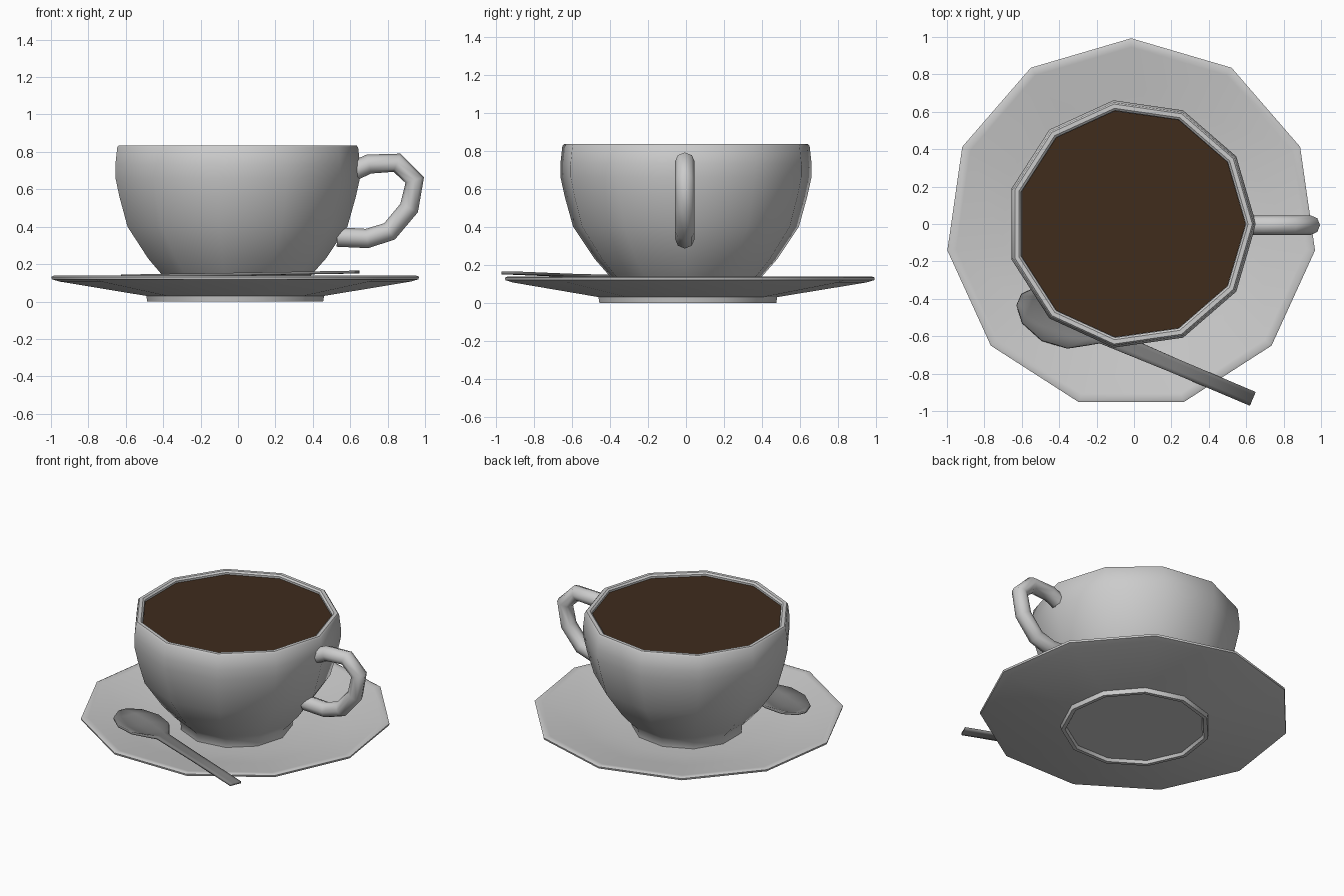
import bpy, bmesh, math
from mathutils import Vector

if "Cube" in bpy.data.objects:
    bpy.data.objects.remove(bpy.data.objects["Cube"])

SIDES = 11
CX = -0.015


def finish(bm, name, color=None, angle=40):
    bmesh.ops.recalc_face_normals(bm, faces=bm.faces)
    me = bpy.data.meshes.new(name)
    bm.to_mesh(me)
    bm.free()
    ob = bpy.data.objects.new(name, me)
    bpy.context.collection.objects.link(ob)
    if color:
        mat = bpy.data.materials.new(name + "_color")
        mat.diffuse_color = (*color, 1)
        mat.use_nodes = True
        mat.node_tree.nodes["Principled BSDF"].inputs["Base Color"].default_value = mat.diffuse_color
        me.materials.append(mat)
    smooth(ob, angle)
    return ob


def smooth(ob, angle):
    bpy.ops.object.select_all(action='DESELECT')
    ob.select_set(True)
    bpy.context.view_layer.objects.active = ob
    bpy.ops.object.shade_smooth_by_angle(angle=math.radians(angle))


def lathe(name, profile, start, color=None, angle=40):
    """Revolve an (r, z) profile into an 11-sided solid, capping both ends."""
    bm = bmesh.new()
    rings = []
    for r, z in profile:
        rings.append([bm.verts.new((CX + r * math.cos(start + math.tau * i / SIDES),
                                    r * math.sin(start + math.tau * i / SIDES), z))
                      for i in range(SIDES)])
    for a, b in zip(rings, rings[1:]):
        for i in range(SIDES):
            j = (i + 1) % SIDES
            bm.faces.new((a[i], a[j], b[j], b[i]))
    bm.faces.new(rings[0])
    bm.faces.new(rings[-1])
    return finish(bm, name, color, angle)


# Saucer with recessed foot ring
lathe("saucer", [(0.44, 0.02), (0.45, 0.0), (0.475, 0.0), (0.48, 0.03),
                 (0.95, 0.107), (0.99, 0.119), (0.993, 0.132), (0.98, 0.138),
                 (0.945, 0.132), (0.70, 0.085), (0.47, 0.045)], math.pi / 2)

# Cup: outer wall, rounded rim, inner wall
lathe("cup", [(0.36, 0.045), (0.365, 0.10), (0.41, 0.145), (0.485, 0.23),
              (0.60, 0.40), (0.645, 0.56), (0.667, 0.66), (0.668, 0.73),
              (0.657, 0.825), (0.648, 0.835), (0.625, 0.835), (0.613, 0.825),
              (0.615, 0.70), (0.55, 0.40), (0.42, 0.22), (0.32, 0.15)], 0)

# Coffee surface
lathe("coffee", [(0.612, 0.79), (0.612, 0.812)], 0, (0.05, 0.025, 0.012))

# Cup handle: octagonal tube along a bent path
path = [(0.60, 0.69), (0.70, 0.735), (0.85, 0.742), (0.945, 0.65),
        (0.915, 0.50), (0.81, 0.375), (0.69, 0.337), (0.53, 0.345)]
cu = bpy.data.curves.new("cup_handle", 'CURVE')
cu.dimensions = '3D'
cu.bevel_depth = 0.052
cu.bevel_resolution = 2
cu.use_fill_caps = True
sp = cu.splines.new('POLY')
sp.points.add(len(path) - 1)
for p, (x, z) in zip(sp.points, path):
    p.co = (x, -0.006, z, 1)
handle = bpy.data.objects.new("cup_handle", cu)
bpy.context.collection.objects.link(handle)
handle.select_set(True)
bpy.context.view_layer.objects.active = handle
bpy.ops.object.convert(target='MESH')
smooth(bpy.context.object, 60)

# Spoon: stations of (distance from handle end, half width, bowl depth)
stations = [(-1.355, 0.03, 0.0), (-1.29, 0.105, 0.02), (-1.16, 0.15, 0.04),
            (-1.02, 0.135, 0.035), (-0.93, 0.08, 0.012), (-0.87, 0.045, 0.0),
            (-0.45, 0.04, 0.0), (0.0, 0.04, 0.0)]
end = Vector((0.635, -0.935, 0.165))
u = Vector((0.92, -0.39, 0)).normalized()
v = Vector((-u.y, u.x, 0))
bm = bmesh.new()
rows = []
for s, w, d in stations:
    row = []
    for t in (-1, -0.5, 0, 0.5, 1):
        co = end + u * s + v * (w * t)
        co.z += s * 0.016 - d * (1 - t * t)
        row.append(bm.verts.new(co))
    rows.append(row)
for a, b in zip(rows, rows[1:]):
    for i in range(4):
        bm.faces.new((a[i], b[i], b[i + 1], a[i + 1]))
spoon = finish(bm, "spoon", (0.2, 0.2, 0.2))
if spoon.data.polygons[-1].normal.z < 0:
    spoon.data.flip_normals()
mod = spoon.modifiers.new("thickness", 'SOLIDIFY')
mod.thickness = 0.015
mod.offset = -1
